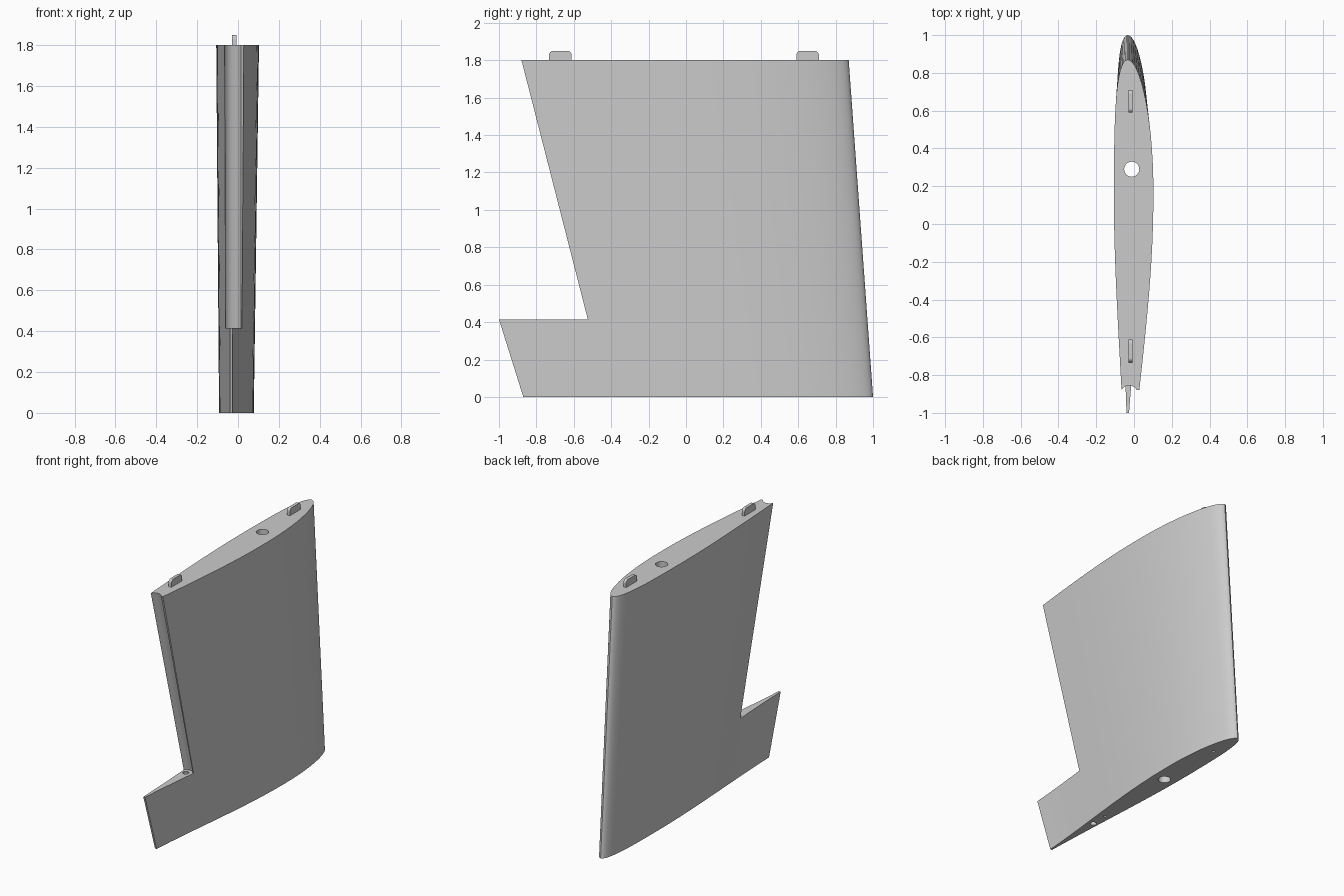
import bpy, bmesh, math

cube = bpy.data.objects.get("Cube")
if cube:
    bpy.data.objects.remove(cube, do_unlink=True)

HEIGHT, NOTCH_Z = 1.8, 0.415
CENTRE_X = -0.033

grey = bpy.data.materials.new("light grey")
grey.use_nodes = True
grey.diffuse_color = (0.6, 0.6, 0.6, 1)
grey.node_tree.nodes["Principled BSDF"].inputs["Base Color"].default_value = (0.6, 0.6, 0.6, 1)


def loft(name, lower, upper):
    """Closed solid between two matching loops of points."""
    bm = bmesh.new()
    a = [bm.verts.new(p) for p in lower]
    b = [bm.verts.new(p) for p in upper]
    n = len(a)
    bm.faces.new(a)
    bm.faces.new(b)
    for i in range(n):
        j = (i + 1) % n
        bm.faces.new((a[i], a[j], b[j], b[i]))
    bmesh.ops.recalc_face_normals(bm, faces=bm.faces)
    mesh = bpy.data.meshes.new(name)
    bm.to_mesh(mesh)
    bm.free()
    mesh.materials.append(grey)
    obj = bpy.data.objects.new(name, mesh)
    bpy.context.collection.objects.link(obj)
    return obj


def circle(x, y, z, r, n=32):
    return [(x + r * math.cos(2 * math.pi * i / n), y + r * math.sin(2 * math.pi * i / n), z)
            for i in range(n)]


def airfoil(lead, trail, z, n=40):
    """Cambered section, nose at y = lead, blunt tail at y = trail."""
    chord = lead - trail
    thick, camber, peak = 0.089, 0.0135, 0.3

    def point(t, side):
        fade = 1 - 1.2 * max(0, t - 0.35) ** 2
        half = 5 * thick * (0.2969 * math.sqrt(t) - 0.126 * t - 0.3516 * t ** 2
                            + 0.2843 * t ** 3 - 0.1015 * t ** 4) * fade + 0.003 * t
        if t < peak:
            mid = camber / peak ** 2 * (2 * peak * t - t * t)
        else:
            mid = camber / (1 - peak) ** 2 * (1 - 2 * peak + 2 * peak * t - t * t) * fade
        return (CENTRE_X + chord * (mid + side * half), lead - chord * t, z)

    steps = [(1 - math.cos(math.pi * i / n)) / 2 for i in range(n + 1)]
    return [point(t, 1) for t in reversed(steps)] + [point(t, -1) for t in steps[1:]]


def hinge_y(z):
    """Slanted hinge line along the notch."""
    return -0.525 - 0.256 * (z - NOTCH_Z)


def notch_section(z, r=0.045, n=24):
    """Flat front with a round bulge that leaves a hinge groove."""
    y, x = hinge_y(z), -0.026
    drop = 0.02
    start = math.asin(drop / r)
    arc = [start + (math.pi - 2 * start) * i / n for i in range(n + 1)]
    pts = [(x + r * math.cos(a), y - drop + r * math.sin(a), z) for a in arc]
    return [(0.5, y - 1.5, z), (0.5, y, z)] + pts + [(-0.5, y, z), (-0.5, y - 1.5, z)]


def cut(target, cutter):
    cutter.hide_render = True
    mod = target.modifiers.new("cut", "BOOLEAN")
    mod.operation, mod.solver, mod.object = "DIFFERENCE", "EXACT", cutter
    bpy.context.view_layer.objects.active = target
    bpy.ops.object.modifier_apply(modifier=mod.name)
    bpy.data.objects.remove(cutter, do_unlink=True)


# Tapered wing panel
panel = loft("wing_panel", airfoil(1.0, -0.87, 0), airfoil(0.87, -1.434, HEIGHT))

# Control surface notch with hinge groove
cut(panel, loft("notch_cutter", notch_section(NOTCH_Z), notch_section(1.95)))

# Spar tube hole, right through
spar = [circle(-0.012, 0.29, z, 0.04) for z in (-0.1, 1.95)]
cut(panel, loft("spar_cutter", *spar))

# Hinge rod hole through the lower trailing part
rod = [circle(-0.026, hinge_y(z) - 0.02, z, 0.02) for z in (-0.1, 0.5)]
cut(panel, loft("hinge_cutter", *rod))

# Small locating pin holes in the lower end
for y in (0.77, -0.315):
    pin = [circle(-0.022, y, z, 0.01, 16) for z in (-0.05, 0.08)]
    cut(panel, loft("pin_cutter", *pin))

# Smooth skin, sharp rims
bpy.ops.object.select_all(action="DESELECT")
panel.select_set(True)
bpy.context.view_layer.objects.active = panel
bpy.ops.object.shade_smooth_by_angle(angle=math.radians(30))


def tab(name, y):
    """Thin joining tab with rounded top corners."""
    left, right, top, r = y - 0.06, y + 0.06, 1.85, 0.022
    outline = [(left, 1.75), (right, 1.75)]
    for cy, start in ((right - r, 0), (left + r, math.pi / 2)):
        for i in range(7):
            a = start + i * math.pi / 12
            outline.append((cy + r * math.cos(a), top - r + r * math.sin(a)))
    return loft(name, [(-0.03, p, q) for p, q in outline], [(-0.008, p, q) for p, q in outline])


# Joining tabs on the upper end
tab("front_tab", -0.672)
tab("rear_tab", 0.65)
